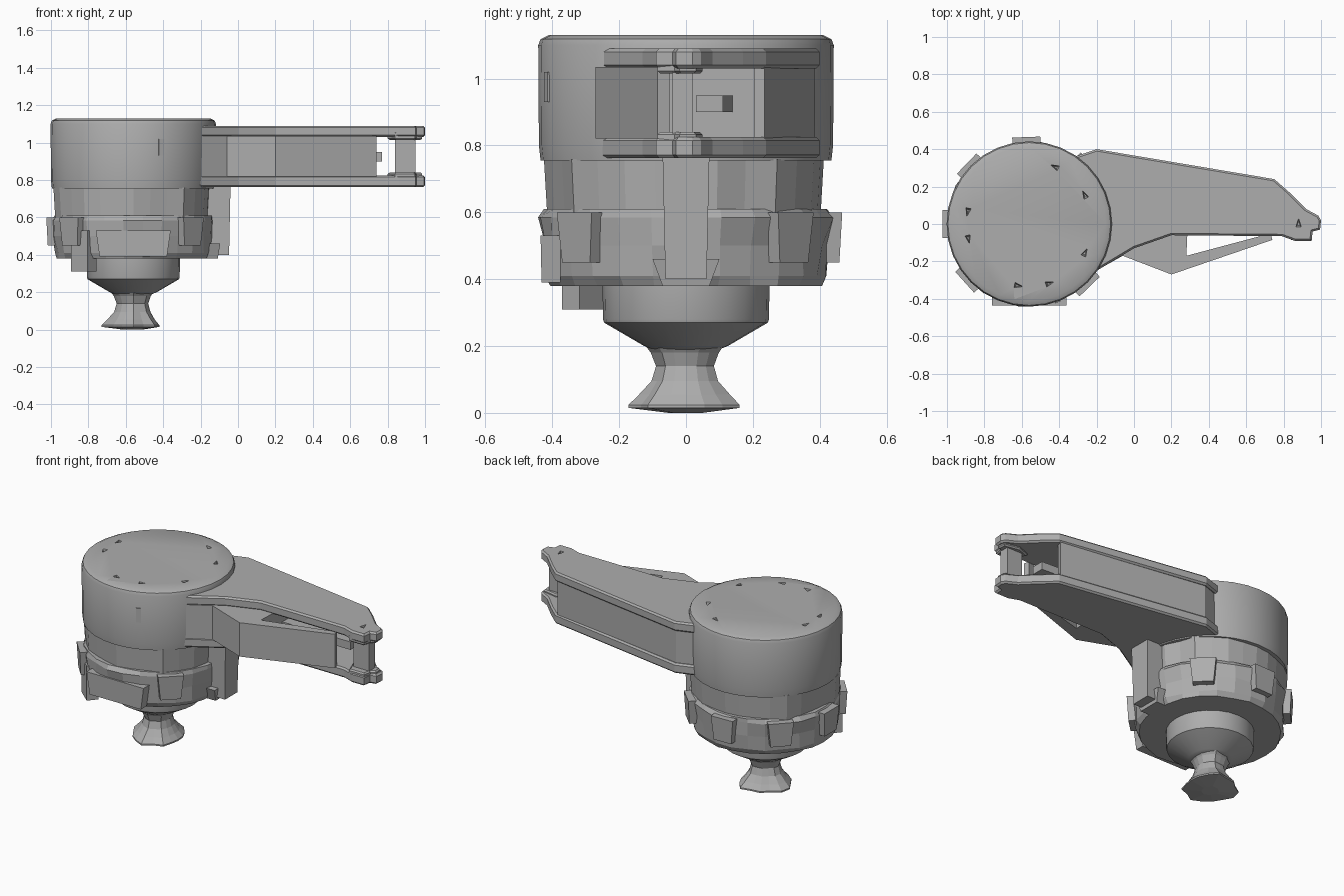
import bpy, bmesh, math, random
from mathutils import Matrix, Vector

random.seed(4)
if "Cube" in bpy.data.objects:
    bpy.data.objects.remove(bpy.data.objects["Cube"], do_unlink=True)

grey = bpy.data.materials.new("plain grey")
grey.use_nodes = True
colour = (0.42, 0.42, 0.42, 1)
grey.diffuse_color = colour
grey.node_tree.nodes["Principled BSDF"].inputs["Base Color"].default_value = colour
AXIS = Vector((-0.56, 0, 0))


def finish(name, bm, smooth=None):
    bmesh.ops.recalc_face_normals(bm, faces=bm.faces)
    mesh = bpy.data.meshes.new(name)
    bm.to_mesh(mesh)
    bm.free()
    mesh.materials.append(grey)
    ob = bpy.data.objects.new(name, mesh)
    bpy.context.collection.objects.link(ob)
    if smooth:
        bpy.ops.object.select_all(action="DESELECT")
        ob.select_set(True)
        bpy.context.view_layer.objects.active = ob
        bpy.ops.object.shade_smooth_by_angle(angle=math.radians(smooth))
    return ob


def lathe(name, profile, sides, smooth=None, wobble=None):
    """Turn (radius, z) pairs round the drum axis; wobble(i, k) scales radii."""
    bm = bmesh.new()
    rings = []
    for k, (r, z) in enumerate(profile):
        ring = []
        for i in range(sides):
            a = math.tau * i / sides
            s = r * (wobble(i, k) if wobble else 1)
            ring.append(bm.verts.new(AXIS + Vector((s * math.cos(a), s * math.sin(a), z))))
        rings.append(ring)
    for lo, hi in zip(rings, rings[1:]):
        for i in range(sides):
            j = (i + 1) % sides
            bm.faces.new((lo[i], lo[j], hi[j], hi[i]))
    bm.faces.new(rings[0])
    bm.faces.new(rings[-1])
    return finish(name, bm, smooth)


def prism(name, outline, z0, z1, bevel=0):
    bm = bmesh.new()
    face = bm.faces.new([bm.verts.new((x, y, z0)) for x, y in outline])
    new = bmesh.ops.extrude_face_region(bm, geom=[face])["geom"]
    bmesh.ops.translate(bm, verts=[v for v in new if isinstance(v, bmesh.types.BMVert)],
                        vec=(0, 0, z1 - z0))
    if bevel:
        rim = [e for e in bm.edges if abs(e.verts[0].co.z - e.verts[1].co.z) < 1e-4]
        bmesh.ops.bevel(bm, geom=rim, offset=bevel, segments=1, affect="EDGES")
    return finish(name, bm)


def block(name, angle, radius, depth, width, z0, z1, taper=1):
    """Box set on the drum side at an angle, narrowing towards its foot."""
    bm = bmesh.new()
    bmesh.ops.create_cube(bm, size=1)
    for v in bm.verts:
        if v.co.z < 0:
            v.co.y *= taper
            if v.co.x > 0:
                v.co.x *= taper
    bm.transform(Matrix.Translation(AXIS) @ Matrix.Rotation(math.radians(angle), 4, "Z")
                 @ Matrix.Translation((radius, 0, (z0 + z1) / 2))
                 @ Matrix.Diagonal((depth, width, z1 - z0, 1)))
    return finish(name, bm)


# Main drum
lathe("drum", [(.435, .755), (.44, .8), (.442, 1.1), (.435, 1.118), (.41, 1.13)], 32, 30)

# Ribbed waist and chipped collar
ribs = [random.choice((.97, 1, 1.03)) for _ in range(28)]
lathe("waist", [(.415, .59), (.425, .76)], 28, None, lambda i, k: ribs[i])
chips = [[random.uniform(.975, 1.02) for _ in range(26)] for _ in range(5)]
lathe("collar", [(.405, .38), (.42, .41), (.428, .5), (.437, .585), (.425, .61)], 26, None,
      lambda i, k: chips[k][i])

# Collar lugs, hanging tab and side rib
for n, angle in enumerate((-46, 45, 92, 136, 180, 222)):
    block("collar_lug_%d" % n, angle, .425, .08, .15, .45, .6, .8)
block("front_panel", -90, .405, .06, .4, .39, .53, .9)
block("hanging_tab", 229, .405, .07, .12, .31, .53)
block("side_rib", 0, .455, .13, .14, .4, .77, .88)
block("side_rib_foot", 0, .42, .09, .2, .38, .46, .7)
block("drum_slot_plate", -70, .44, .012, .03, .93, 1.02)

# Neck, cone and flared foot
lathe("neck", [(.1, .19), (.125, .2), (.245, .27), (.248, .28), (.25, .385)], 24, 30)
star = [random.uniform(.8, 1.08) for _ in range(16)]
lathe("foot", [(.05, 0), (.165, .015), (.165, .024), (.135, .055), (.098, .095),
               (.085, .14), (.1, .18), (.125, .215)], 16, None,
      lambda i, k: star[i] if k in (1, 2, 3) else 1 + (star[i] - .95) * .6)

# Arm: two plates holding a web that is open towards the fork
plate = [(-.5, .3), (-.2, .4), (.75, .24), (.83, .17), (.92, .08), (.985, .045),
         (1, .02), (.995, -.03), (.955, -.04), (.95, -.09), (.86, -.09), (.79, -.065),
         (.2, -.06), (0, -.13), (-.2, -.25), (-.5, -.2)]
prism("arm_top_plate", plate, 1.03, 1.09, .01)
prism("arm_bottom_plate", plate, .762, .825, .01)
web = [(-.5, .28), (-.2, .385), (.74, .235), (.73, .205), (.3, .27), (.28, -.17),
       (.73, -.05), (.74, -.085), (.2, -.27), (-.06, -.17), (-.22, -.26), (-.5, -.2)]
prism("arm_web", web, .82, 1.035)

# Fork pin, fork end pads and inner peg
prism("fork_pin", [(.84, -.04), (.95, -.04), (.95, .02), (.84, .02)], .8, 1.05)
pad = [(.84, -.085), (.945, -.085), (.955, -.035), (.985, -.02), (.98, .03), (.88, .05), (.8, .02)]
prism("upper_fork_pad", pad, 1.015, 1.06, .008)
prism("lower_fork_pad", pad, .79, .84, .008)
prism("inner_peg", [(.28, .03), (.77, .03), (.77, .11), (.28, .14)], .9, .95)


# Small three-sided pits in the lid and the arm tip
def pits(target, spots, z):
    bm = bmesh.new()
    for x, y, turn in spots:
        bmesh.ops.create_cone(bm, cap_ends=True, segments=3, radius1=.012, radius2=.035, depth=.06,
                              matrix=Matrix.Translation((x, y, z - .01))
                              @ Matrix.Rotation(turn, 4, "Z") @ Matrix.Diagonal((.6, 1.1, 1, 1)))
    cutter = finish("pit_cutter", bm)
    cutter.hide_render = True
    cutter.hide_viewport = True
    mod = target.modifiers.new("pits", "BOOLEAN")
    mod.operation = "DIFFERENCE"
    mod.object = cutter


pits(bpy.data.objects["drum"],
     [(AXIS.x + .335 * math.cos(a), .335 * math.sin(a), a)
      for a in map(math.radians, (65, 27, -28, -72, -101, 193, 168))], 1.13)
pits(bpy.data.objects["arm_top_plate"], [(.88, 0, 0)], 1.09)
